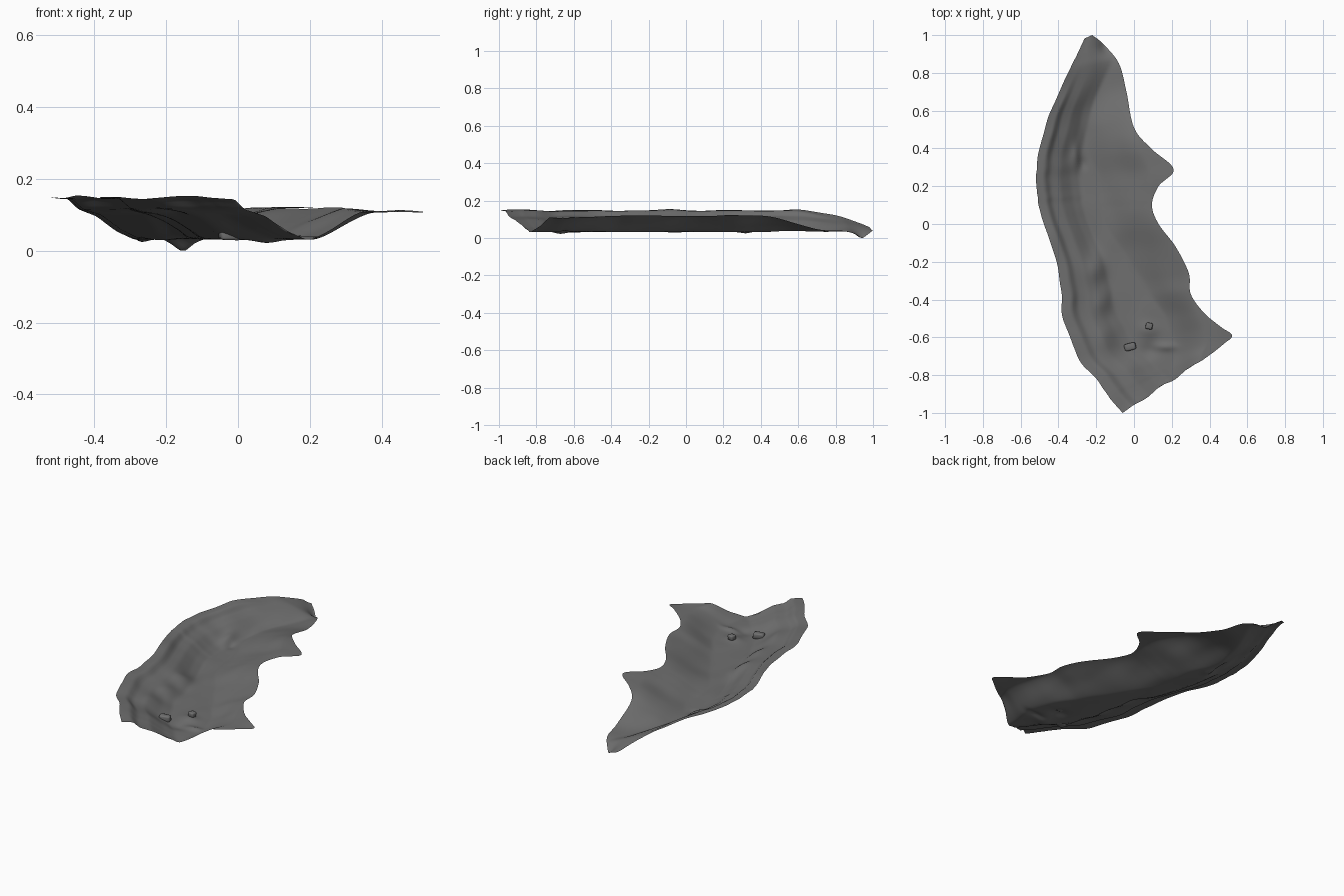
import bpy, bmesh, math, random
from mathutils import Vector, noise

if "Cube" in bpy.data.objects:
    bpy.data.objects.remove(bpy.data.objects["Cube"])

random.seed(4)
stone = bpy.data.materials.new("weathered grey")
stone.diffuse_color = (0.16, 0.16, 0.16, 1)
stone.use_nodes = True
stone.node_tree.nodes["Principled BSDF"].inputs["Base Color"].default_value = stone.diffuse_color

# Stations along the valley: left edge x, y, right edge x, y, right height, flat bank width
STATIONS = [
    (-.262, .982, -.222, 1.0, .035, 0), (-.30, .90, -.165, .955, .012, 0),
    (-.35, .80, -.08, .85, .03, 0), (-.43, .62, -.04, .70, .04, 0),
    (-.48, .48, .0, .51, .095, 0), (-.51, .34, .09, .40, .113, .06),
    (-.52, .24, .21, .29, .113, .13), (-.51, .15, .13, .20, .113, .04),
    (-.50, .08, .095, .10, .113, 0), (-.46, -.05, .13, .0, .113, 0),
    (-.41, -.20, .22, -.12, .113, 0), (-.385, -.35, .29, -.26, .112, 0),
    (-.38, -.48, .30, -.37, .112, 0), (-.33, -.62, .37, -.47, .11, .03),
    (-.29, -.72, .46, -.545, .107, .09), (-.20, -.82, .52, -.59, .104, .15),
    (-.13, -.92, .475, -.635, .103, .13), (-.06, -1.0, .42, -.68, .102, .09),
]
# Left wall: fraction of width -> fraction of height
WALL = [(0, 1), (.2, .97), (.32, .72), (.55, .57), (.8, .2), (1, 0)]
# Local mounds and hollows: x, y, radius x, radius y, height
BUMPS = [
    (-.31, .36, .025, .06, .020), (-.27, .32, .02, .03, -.010),
    (-.20, -.24, .05, .07, .026), (-.17, -.42, .05, .07, .028),
    (-.15, -.58, .05, .07, .012), (.08, -.56, .05, .04, .014),
    (.08, -.67, .04, .04, -.012), (.17, -.65, .05, .02, .012),
    (-.155, .935, .03, .03, -.018),
]
FLOOR = .026


def step(a, b, v):
    t = max(0, min(1, (v - a) / (b - a)))
    return t * t * (3 - 2 * t)


def piecewise(pts, t):
    for (a, va), (b, vb) in zip(pts, pts[1:]):
        if t <= b:
            return va + (vb - va) * (t - a) / (b - a)
    return pts[-1][1]


def spline(rows, t):
    i = min(int(t), len(rows) - 2)
    f = t - i
    p = [rows[max(0, min(len(rows) - 1, i + k))] for k in (-1, 0, 1, 2)]
    return [.5 * (2 * b + (c - a) * f + (2 * a - 5 * b + 4 * c - d) * f * f
                  + (3 * b - a - 3 * c + d) * f ** 3) for a, b, c, d in zip(*p)]


def ground(x, y, d, length, ly, zr, bank):
    """Height of the valley at distance d from its left edge."""
    zl = .143 - .10 * max(0, (ly - .55) / .45) ** 2.2 + .005 * noise.noise(Vector((3, ly * 6, 0)))
    wide = min(.23 + .07 * step(0, -.8, ly), .95 * length)
    t = max(0, min(1, d / wide))
    north = step(.45, .85, ly)
    left = piecewise(WALL, t) * (1 - north) + (1 - t) * north
    # the right bank is a long gentle slope, steeper towards the front
    reach = .17 + .10 * step(-.6, -.25, ly)
    s = max(0, min(1, (length - d - max(bank, 0)) / min(reach, length * .6)))
    right = 1 - .4 * step(0, 1, s) - .6 * s
    base = FLOOR + (zl - FLOOR) * left + (zr - FLOOR) * right * (1 - left)
    for bx, by, rx, ry, h in BUMPS:
        base += h * math.exp(-((x - bx) / rx) ** 2 - ((y - by) / ry) ** 2)
    return base + .006 * noise.noise(Vector((x * 9, y * 6, 1)))


def smooth_object(name, bm):
    me = bpy.data.meshes.new(name)
    bm.to_mesh(me)
    bm.free()
    me.materials.append(stone)
    me.polygons.foreach_set("use_smooth", [True] * len(me.polygons))
    ob = bpy.data.objects.new(name, me)
    bpy.context.collection.objects.link(ob)
    return ob


# Valley terrain: an open sheet lofted between both edges
ROWS, COLS = 136, 64
bm = bmesh.new()
grid = []
for r in range(ROWS + 1):
    lx, ly, rx, ry, zr, bank = spline(STATIONS, r / ROWS * (len(STATIONS) - 1))
    lx += .006 * noise.noise(Vector((0, r * .17, 5))) if 8 < r < ROWS - 8 else 0
    length = math.hypot(rx - lx, ry - ly)
    line = []
    for c in range(COLS + 1):
        u = c / COLS
        x, y = lx + (rx - lx) * u, ly + (ry - ly) * u
        if r == ROWS:
            y += .008 * math.sin(u * 19) * math.sin(u * math.pi)
        line.append(bm.verts.new((x, y, ground(x, y, u * length, length, ly, zr, bank))))
    grid.append(line)
for a, b in zip(grid, grid[1:]):
    for c in range(COLS):
        bm.faces.new((a[c], b[c], b[c + 1], a[c + 1]))
# Soften the creases and rest the lowest point on the ground
inner = [v for v in bm.verts if not v.is_boundary]
bmesh.ops.smooth_vert(bm, verts=inner, factor=.5, use_axis_z=True)
low = min(v.co.z for v in bm.verts)
for v in bm.verts:
    v.co.z -= low
terrain = smooth_object("valley_terrain", bm)


# Boulders half sunk in the valley floor
def boulder(name, x, y, size, turn):
    z = min(terrain.data.vertices, key=lambda v: (v.co.x - x) ** 2 + (v.co.y - y) ** 2).co.z
    b = bmesh.new()
    bmesh.ops.create_cube(b, size=1)
    bmesh.ops.bevel(b, geom=b.edges[:], offset=.2, segments=2, affect='EDGES', profile=.5)
    for v in b.verts:
        v.co *= 1 + .12 * noise.noise(v.co * 3 + Vector((x * 50, y, 0)))
    ob = smooth_object(name, b)
    ob.scale = size
    ob.rotation_euler = (0, 0, turn)
    ob.location = (x, y, z + size[2] * .35)


boulder("large_boulder", -.02, -.65, (.06, .038, .034), .25)
boulder("small_boulder", .08, -.54, (.036, .034, .028), -.2)
